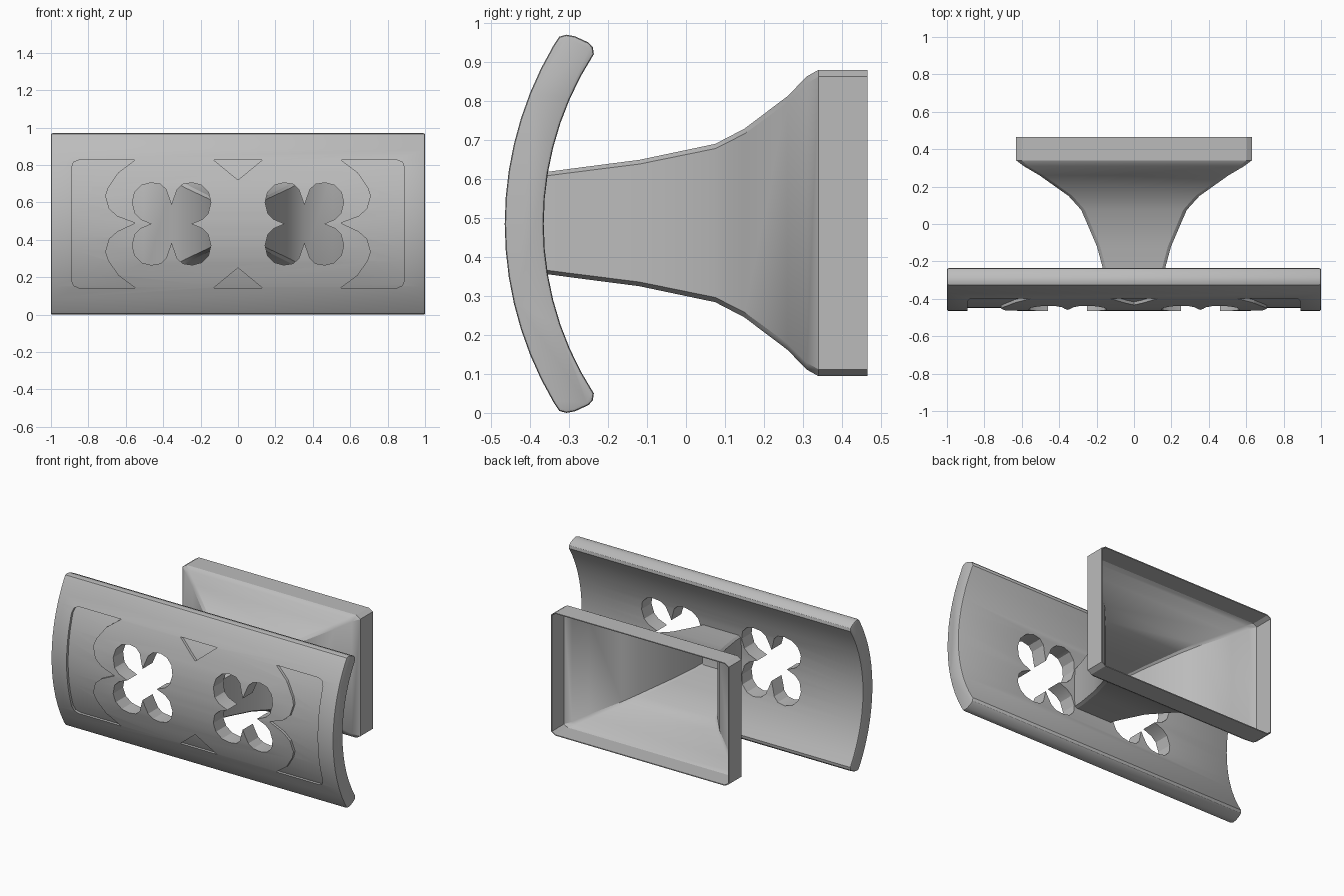
import bpy, bmesh, math

default = bpy.data.objects.get("Cube")
if default:
    bpy.data.objects.remove(default, do_unlink=True)

grey = bpy.data.materials.new("plain grey")
grey.use_nodes = True
grey.diffuse_color = (0.5, 0.5, 0.5, 1)
grey.node_tree.nodes["Principled BSDF"].inputs["Base Color"].default_value = (0.5, 0.5, 0.5, 1)

MID_Z = 0.485      # mid height of the plate
ARC_Y = 0.435      # centre of the plate's curvature
R_OUT, R_IN = 0.9, 0.8


def make_object(name, bm):
    bmesh.ops.recalc_face_normals(bm, faces=bm.faces)
    mesh = bpy.data.meshes.new(name)
    bm.to_mesh(mesh)
    bm.free()
    mesh.materials.append(grey)
    ob = bpy.data.objects.new(name, mesh)
    bpy.context.collection.objects.link(ob)
    return ob


def add_prism(bm, start, end):
    """Closed prism between two matching outlines."""
    a = [bm.verts.new(p) for p in start]
    b = [bm.verts.new(p) for p in end]
    bm.faces.new(a)
    bm.faces.new(b[::-1])
    for i in range(len(a)):
        j = (i + 1) % len(a)
        bm.faces.new((a[i], b[i], b[j], a[j]))


def add_cut(bm, outline):
    """Prism along y from an (x, z) outline measured from the plate centre."""
    add_prism(bm, [(x, -0.6, MID_Z + z) for x, z in outline],
              [(x, -0.25, MID_Z + z) for x, z in outline])


def extrude_x(bm, profile, half):
    add_prism(bm, [(-half, y, z) for y, z in profile], [(half, y, z) for y, z in profile])


def arc(radius, a0, a1, steps=14):
    angles = [a0 + (a1 - a0) * i / steps for i in range(steps + 1)]
    return [(ARC_Y - radius * math.cos(a), MID_Z + radius * math.sin(a)) for a in angles]


def select_only(ob):
    bpy.ops.object.select_all(action='DESELECT')
    ob.select_set(True)
    bpy.context.view_layer.objects.active = ob


def apply_modifier(ob, kind, **settings):
    mod = ob.modifiers.new(kind.lower(), kind)
    for key, value in settings.items():
        setattr(mod, key, value)
    select_only(ob)
    bpy.ops.object.modifier_apply(modifier=mod.name)


def boolean(ob, cutter, operation):
    apply_modifier(ob, 'BOOLEAN', object=cutter, operation=operation, solver='EXACT')
    bpy.data.objects.remove(cutter, do_unlink=True)


def smooth(ob, degrees):
    select_only(ob)
    bpy.ops.object.shade_smooth_by_angle(angle=math.radians(degrees))


# Curved front plate with rounded long edges
top_edge = [(-0.325, 0.48), (-0.307, 0.485), (-0.285, 0.481), (-0.25, 0.465), (-0.239, 0.453)]
profile = arc(R_OUT, -0.535, 0.535)
profile += [(y, MID_Z + z) for y, z in top_edge]
profile += arc(R_IN, 0.575, -0.575)
profile += [(y, MID_Z - z) for y, z in reversed(top_edge)]
bm = bmesh.new()
extrude_x(bm, profile, 1.0)
plate = make_object("curved_plate", bm)
apply_modifier(plate, 'BEVEL', width=0.008, segments=2, limit_method='ANGLE',
               angle_limit=math.radians(60))

# Four-lobed openings
lobe = [(0, 0.1), (0.03, 0.185), (0.06, 0.212), (0.11, 0.22), (0.16, 0.207),
        (0.197, 0.17), (0.21, 0.115), (0.195, 0.055), (0.165, 0.025), (0.105, 0)]
right_half = lobe + [(x, -z) for x, z in lobe[-2::-1]]
clover = right_half + [(-x, z) for x, z in right_half[-2:0:-1]]
bm = bmesh.new()
for side in (-1, 1):
    add_cut(bm, [(side * 0.355 + x, z) for x, z in clover])
boolean(plate, make_object("clover_cutter", bm), 'DIFFERENCE')

# Shallow side panels and triangles, with floors that follow the curve
upper = [(0.55, 0.005), (0.645, 0.04), (0.69, 0.08), (0.71, 0.15), (0.695, 0.195),
         (0.64, 0.275), (0.55, 0.342), (0.85, 0.342), (0.879, 0.33), (0.89, 0.3)]
panel = upper + [(x, -z) for x, z in reversed(upper[1:])]
triangle = [(-0.13, 0.342), (0, 0.235), (0.13, 0.342)]
bm = bmesh.new()
for side in (-1, 1):
    add_cut(bm, [(side * x, z) for x, z in panel])
    add_cut(bm, [(x, side * z) for x, z in triangle])
recess = make_object("recess_cutter", bm)
bm = bmesh.new()
extrude_x(bm, arc(R_OUT - 0.016, -0.535, 0.535) + arc(R_OUT + 0.1, 0.535, -0.535), 0.95)
boolean(recess, make_object("recess_shell", bm), 'INTERSECT')
boolean(plate, recess, 'DIFFERENCE')
smooth(plate, 25)

# Hollow flared stem, open at the back: y, half width, half height
stations = [(-0.38, 0.135, 0.128), (-0.29, 0.152, 0.14), (-0.12, 0.198, 0.162),
            (0.075, 0.282, 0.203), (0.15, 0.35, 0.242), (0.26, 0.505, 0.325),
            (0.31, 0.59, 0.376), (0.34, 0.63, 0.393), (0.465, 0.63, 0.393)]
bm = bmesh.new()
previous = None
for y, w, h in stations:
    cx, cz = 0.012 + 0.025 * w, 0.006 + 0.03 * h
    corner = [(w, h - cz), (w - cx, h)]
    ring = corner + [(-x, z) for x, z in reversed(corner)]
    ring += [(-x, -z) for x, z in ring]
    loop = [bm.verts.new((x, y, MID_Z + 0.002 + z)) for x, z in ring]
    if previous:
        for i in range(len(loop)):
            j = (i + 1) % len(loop)
            bm.faces.new((previous[i], previous[j], loop[j], loop[i]))
    previous = loop
stem = make_object("flared_stem", bm)
apply_modifier(stem, 'SOLIDIFY', thickness=0.006, offset=-1)
smooth(stem, 28)
